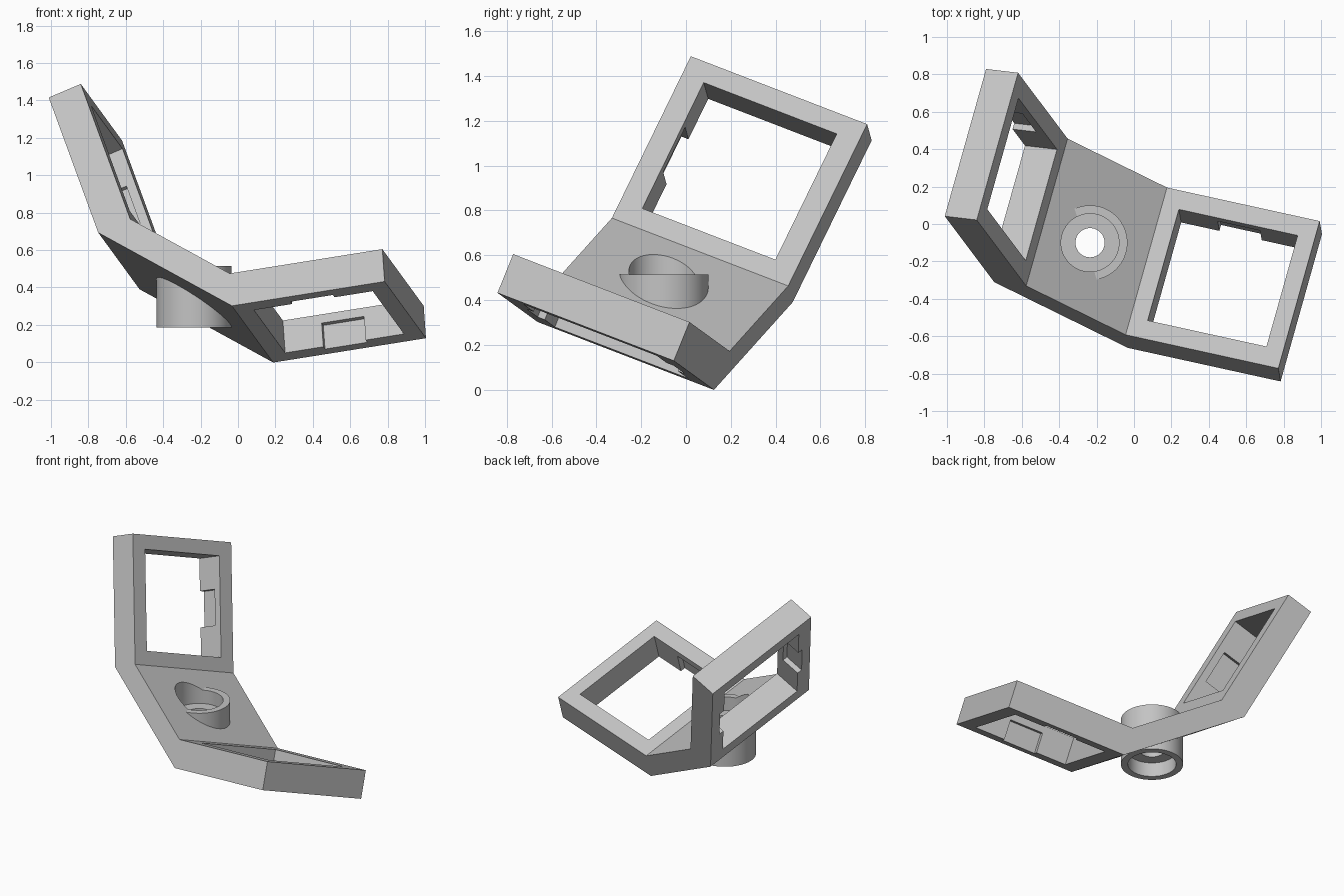
import bpy, bmesh
from math import sin, cos, radians
from mathutils import Matrix, Vector

cube = bpy.data.objects.get("Cube")
if cube:
    bpy.data.objects.remove(cube, do_unlink=True)

# Main sizes
BEND = radians(37.5)
HALF_MID, DEPTH, FRAME, THICK = 0.33, 0.872, 0.846, 0.187
WINDOW, SLOT, LIP, RECESS = 0.658, 0.235, 0.05, 0.035
POST = Vector((-0.235, -0.1, 0))

grey = bpy.data.materials.new("plain grey")
grey.use_nodes = True
colour = (0.55, 0.55, 0.55, 1)
grey.diffuse_color = colour
grey.node_tree.nodes["Principled BSDF"].inputs["Base Color"].default_value = colour

# Tilted frame of the middle plate: u across, v along the bends, w outward
u = Vector((0.805, -0.396, -0.441)).normalized()
v = Vector((0.247, 0.906, -0.344))
v = (v - u * v.dot(u)).normalized()
w = u.cross(v)
tilt = Matrix((u, v, w)).transposed().to_4x4()
tilt.translation = Vector((-0.2, -0.068, 0.469))


def finish(name, bm, matrix=None):
    if matrix is not None:
        bm.transform(matrix)
    bmesh.ops.recalc_face_normals(bm, faces=bm.faces)
    mesh = bpy.data.meshes.new(name)
    bm.to_mesh(mesh)
    bm.free()
    mesh.materials.append(grey)
    obj = bpy.data.objects.new(name, mesh)
    bpy.context.collection.objects.link(obj)
    return obj


def box(name, size, centre, matrix):
    bm = bmesh.new()
    bmesh.ops.create_cube(bm, size=1)
    bm.transform(Matrix.Translation(centre) @ Matrix.Diagonal((*size, 1)))
    return finish(name, bm, matrix)


def cylinder(name, radius, low, high):
    bm = bmesh.new()
    bmesh.ops.create_cone(bm, cap_ends=True, segments=64, radius1=radius,
                          radius2=radius, depth=high - low)
    place = Matrix.Translation(POST + Vector((0, 0, (low + high) / 2)))
    return finish(name, bm, place)


def cut(target, cutter):
    cutter.hide_render = True
    mod = target.modifiers.new("cut", 'BOOLEAN')
    mod.operation, mod.solver, mod.object = 'DIFFERENCE', 'EXACT', cutter
    bpy.context.view_layer.objects.active = target
    bpy.ops.object.modifier_apply(modifier=mod.name)


# Bent bracket: half profile mirrored, then extruded along the bends
along = Vector((cos(BEND), sin(BEND)))
down = Vector((sin(BEND), -cos(BEND))) * THICK
hinge = Vector((HALF_MID, 0))
half = [hinge + down, hinge + along * FRAME + down, hinge + along * FRAME, hinge]
profile = half + [Vector((-p.x, p.y)) for p in reversed(half)]
bm = bmesh.new()
face = bm.faces.new([bm.verts.new((p.x, -DEPTH / 2, p.y)) for p in profile])
ext = bmesh.ops.extrude_face_region(bm, geom=[face])
bmesh.ops.translate(bm, vec=(0, DEPTH, 0),
                    verts=[g for g in ext["geom"] if isinstance(g, bmesh.types.BMVert)])
bracket = finish("bent_bracket", bm, tilt)

cutters = []

# Square window with two clip recesses in each end frame
for side in (-1, 1):
    place = (tilt @ Matrix.Translation((side * HALF_MID, 0, 0))
             @ Matrix.Rotation(-side * BEND, 4, 'Y'))
    mid = side * FRAME / 2
    window = box("window_cutter", (WINDOW, WINDOW, THICK * 2), (mid, 0, -THICK / 2), place)
    recess = box("clip_recess_cutter", (SLOT, WINDOW + 2 * RECESS, THICK),
                 (mid, 0, -LIP - THICK / 2), place)
    for c in (window, recess):
        cut(bracket, c)
        cutters.append(c)

# Round mounting post with a counterbore at each end and a through hole
post = cylinder("mounting_post", 0.2, 0.185, 0.515)
for name, radius, low, high in (("upper_bore", 0.155, 0.42, 0.9),
                                ("lower_bore", 0.155, 0.0, 0.285),
                                ("through_hole", 0.078, -0.1, 1.0)):
    bore = cylinder(name + "_cutter", radius, low, high)
    cut(bracket, bore)
    cut(post, bore)
    cutters.append(bore)

for c in cutters:
    bpy.data.objects.remove(c, do_unlink=True)

# Smooth round walls, keep hard edges
bpy.ops.object.select_all(action='DESELECT')
for obj in (bracket, post):
    obj.select_set(True)
bpy.context.view_layer.objects.active = bracket
bpy.ops.object.shade_smooth_by_angle(angle=radians(30))
